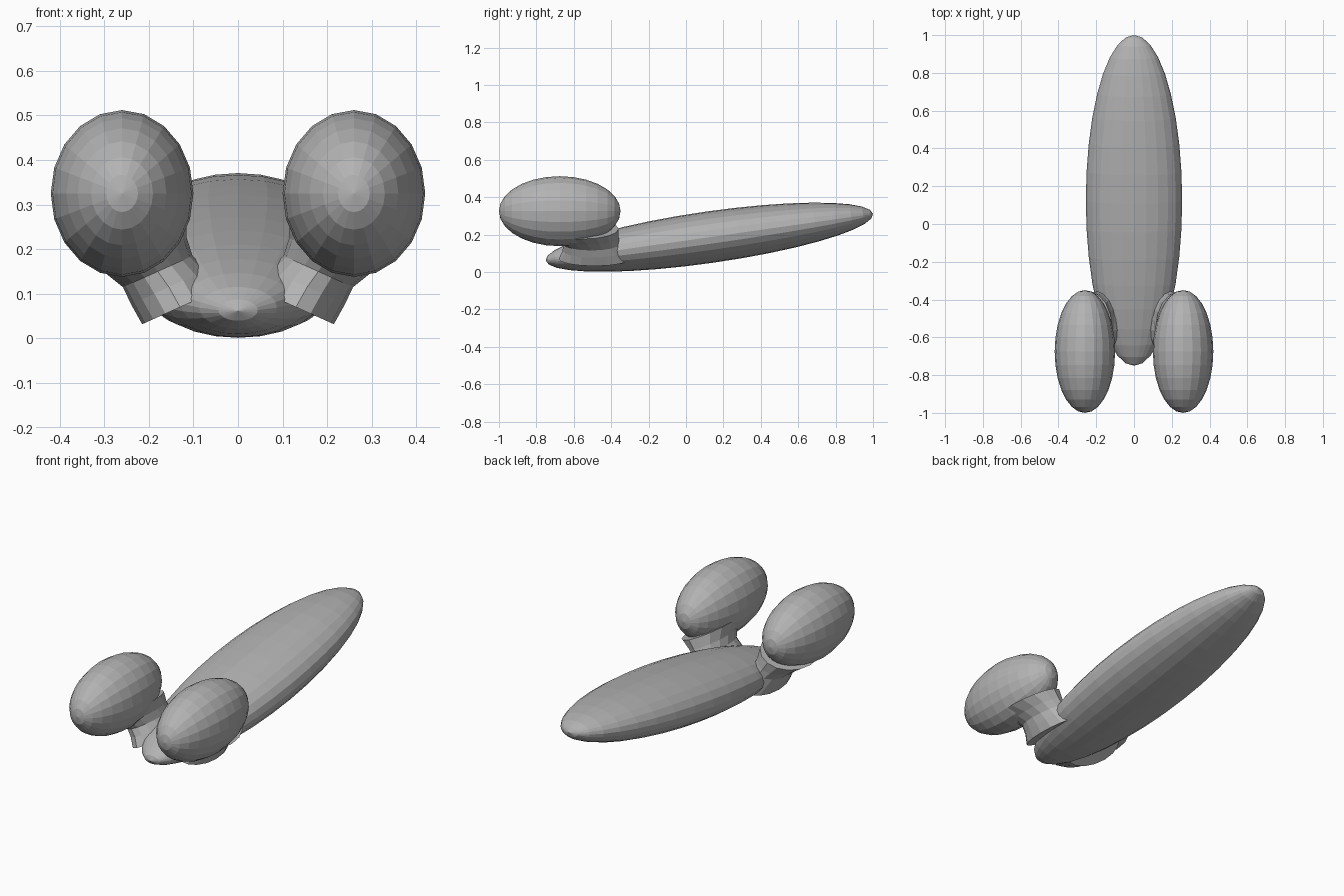
import bpy, bmesh, math
from mathutils import Matrix, Vector

if "Cube" in bpy.data.objects:
    bpy.data.objects.remove(bpy.data.objects["Cube"])

grey = bpy.data.materials.new("plain_grey")
grey.use_nodes = True
grey.diffuse_color = (0.45, 0.45, 0.45, 1)
grey.node_tree.nodes["Principled BSDF"].inputs["Base Color"].default_value = grey.diffuse_color


def finish(bm, name):
    bmesh.ops.recalc_face_normals(bm, faces=bm.faces)
    mesh = bpy.data.meshes.new(name)
    bm.to_mesh(mesh)
    bm.free()
    mesh.materials.append(grey)
    obj = bpy.data.objects.new(name, mesh)
    bpy.context.collection.objects.link(obj)
    return obj


def ellipsoid(name, centre, radii, tilt=0, segments=20, rings=14):
    """Faceted ellipsoid with its poles along y, pitched about x."""
    bm = bmesh.new()
    bmesh.ops.create_uvsphere(bm, u_segments=segments, v_segments=rings, radius=1)
    turn = Matrix.Rotation(math.radians(90), 4, 'X')
    pitch = Matrix.Rotation(math.radians(tilt), 4, 'X')
    size = Matrix.Diagonal((*radii, 1))
    bm.transform(Matrix.Translation(centre) @ pitch @ size @ turn)
    return finish(bm, name)


def neck(name, side, sides=16):
    """Flared oval stalk joining the body to one bulb."""
    # centre x, y, z, then radius across and along
    rings = [(0.13, -0.49, 0.07, 0.085, 0.19),
             (0.155, -0.495, 0.115, 0.085, 0.165),
             (0.18, -0.505, 0.15, 0.078, 0.15),
             (0.205, -0.525, 0.185, 0.09, 0.165),
             (0.235, -0.56, 0.23, 0.12, 0.2)]
    bm = bmesh.new()
    loops = []
    for x, y, z, rx, ry in rings:
        loop = []
        for i in range(sides):
            a = math.tau * i / sides
            # rings lean outwards, square to the stalk
            p = Vector((x + rx * math.cos(a), y + ry * math.sin(a),
                        z - 0.45 * rx * math.cos(a)))
            p.x *= side
            loop.append(bm.verts.new(p))
        loops.append(loop)
    for low, high in zip(loops, loops[1:]):
        for i in range(sides):
            j = (i + 1) % sides
            bm.faces.new((low[i], low[j], high[j], high[i]))
    bm.faces.new(loops[0])
    bm.faces.new(loops[-1])
    return finish(bm, name)


# Long tilted body
body = ellipsoid("body", (0, 0.125, 0.186), (0.255, 0.884, 0.138), 8.1, 24, 18)

# Paired bulbs on stalks, merged into the body
for label, side in (("left", 1), ("right", -1)):
    for part in (neck(label + "_neck", side),
                 ellipsoid(label + "_bulb", (side * 0.26, -0.675, 0.325), (0.16, 0.325, 0.187))):
        union = body.modifiers.new(part.name, 'BOOLEAN')
        union.operation = 'UNION'
        union.solver = 'EXACT'
        union.object = part
        part.hide_render = True
        part.hide_viewport = True

# Keep one clean surface and drop the helper pieces
bpy.context.view_layer.update()
result = bpy.data.meshes.new_from_object(
    body.evaluated_get(bpy.context.evaluated_depsgraph_get()))
body.modifiers.clear()
body.data = result
for obj in [o for o in bpy.data.objects if o.name.endswith(("_neck", "_bulb"))]:
    bpy.data.objects.remove(obj)
